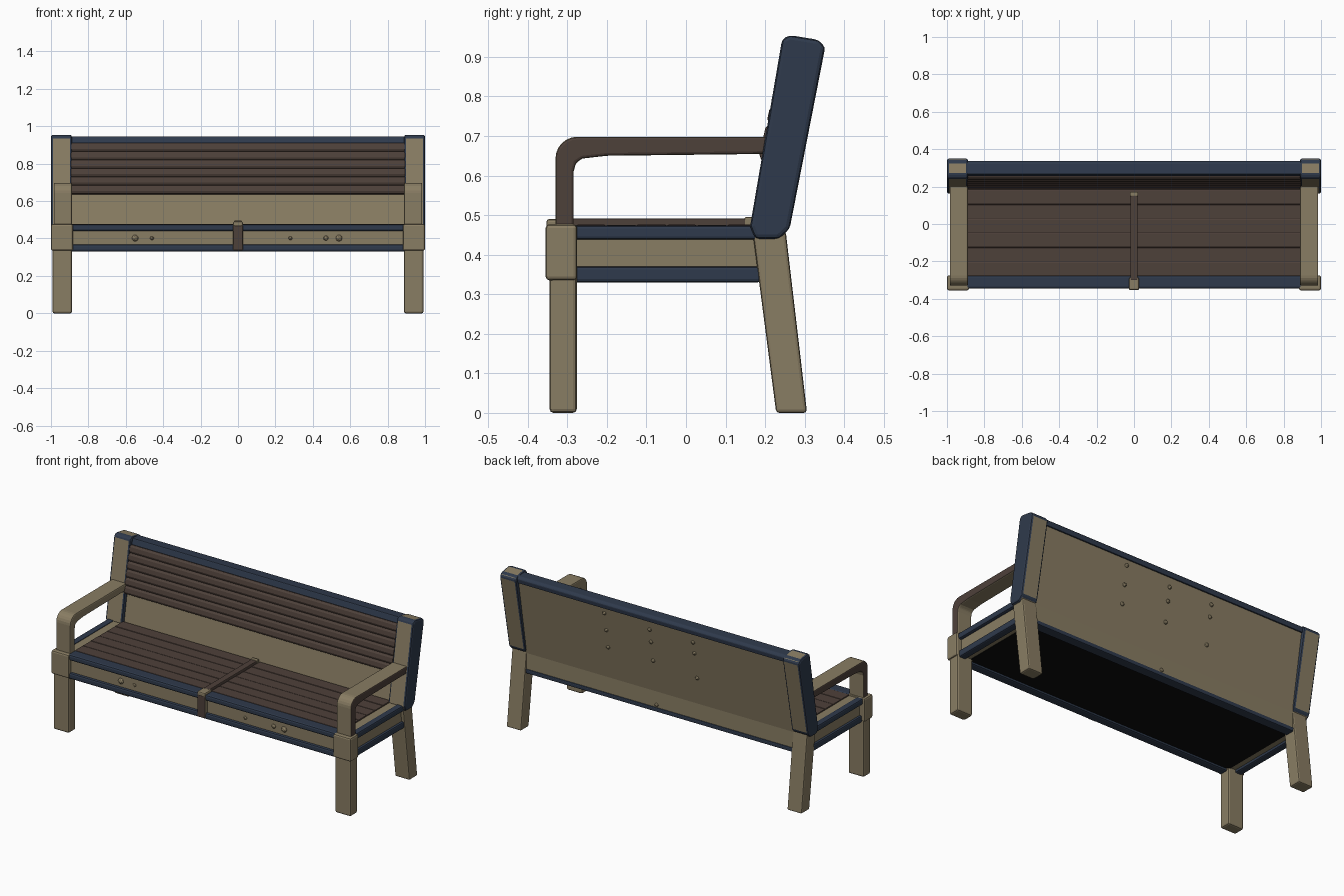
import bpy, bmesh, math, random
from mathutils import Vector

if "Cube" in bpy.data.objects:
    bpy.data.objects.remove(bpy.data.objects["Cube"])

random.seed(4)


def material(name, rgb):
    m = bpy.data.materials.new(name)
    m.diffuse_color = (*rgb, 1)
    m.use_nodes = True
    m.node_tree.nodes["Principled BSDF"].inputs["Base Color"].default_value = m.diffuse_color
    return m


TAN = material("weathered tan", (0.25, 0.205, 0.125))
BROWN = material("dark wood brown", (0.076, 0.052, 0.042))
NAVY = material("navy trim", (0.028, 0.042, 0.072))
BLACK = material("underside black", (0.004, 0.004, 0.004))


def prism(name, pts, x0, x1, mats, rule=None, bevel=0.006, bevel_mat=-1, mirror=False):
    """Extrude a (y, z) outline from x0 to x1; rule(normal) gives the material index."""
    bm = bmesh.new()
    face = bm.faces.new([bm.verts.new((x0, y, z)) for y, z in pts])
    ext = bmesh.ops.extrude_face_region(bm, geom=[face])
    moved = [v for v in ext["geom"] if isinstance(v, bmesh.types.BMVert)]
    bmesh.ops.translate(bm, verts=moved, vec=(x1 - x0, 0, 0))
    bmesh.ops.recalc_face_normals(bm, faces=bm.faces)
    bm.normal_update()
    if rule:
        for f in bm.faces:
            f.material_index = rule(f.normal)
    me = bpy.data.meshes.new(name)
    bm.to_mesh(me)
    bm.free()
    for m in mats:
        me.materials.append(m)
    ob = bpy.data.objects.new(name, me)
    bpy.context.collection.objects.link(ob)
    if bevel:
        b = ob.modifiers.new("Bevel", "BEVEL")
        b.width, b.segments, b.limit_method = bevel, 2, "ANGLE"
        b.angle_limit = math.radians(35)
        b.material = bevel_mat
    if mirror:
        ob.modifiers.new("Mirror", "MIRROR")
    return ob


def box(name, x, y, z, mats, **kw):
    pts = [(y[0], z[0]), (y[1], z[0]), (y[1], z[1]), (y[0], z[1])]
    return prism(name, pts, x[0], x[1], mats, **kw)


def bolt(name, loc, r, mat):
    bm = bmesh.new()
    bmesh.ops.create_icosphere(bm, subdivisions=2, radius=r)
    me = bpy.data.meshes.new(name)
    bm.to_mesh(me)
    bm.free()
    me.materials.append(mat)
    ob = bpy.data.objects.new(name, me)
    ob.location = loc
    bpy.context.collection.objects.link(ob)


# Front legs with thicker blocks at seat height
box("front_leg", (0.888, 0.992), (-0.345, -0.276), (0, 0.36), [TAN], bevel=0.01, mirror=True)
box("front_leg_block", (0.882, 1.0), (-0.355, -0.275), (0.335, 0.477), [TAN], bevel=0.01, mirror=True)

# Splayed rear legs
prism("rear_leg", [(0.228, 0), (0.306, 0), (0.252, 0.46), (0.168, 0.46)],
      0.888, 0.985, [TAN], bevel=0.008, mirror=True)

# Reclined back posts: navy sides and edges, tan front, back and top
prism("back_post", [(0.162, 0.472), (0.175, 0.44), (0.235, 0.44), (0.262, 0.465),
                    (0.352, 0.925), (0.335, 0.943), (0.262, 0.955), (0.243, 0.945)],
      0.888, 1.0, [TAN, NAVY], rule=lambda n: int(abs(n.x) > 0.5),
      bevel=0.012, bevel_mat=1, mirror=True)

# Bent armrests: tan with a brown outer face
arm = [(-0.33, 0.47)]
for i in range(7):
    a = math.pi - i * math.pi / 12
    arm.append((-0.275 + 0.055 * math.cos(a), 0.643 + 0.055 * math.sin(a)))
arm += [(0.23, 0.698), (0.23, 0.655), (-0.2, 0.65), (-0.262, 0.643),
        (-0.278, 0.632), (-0.284, 0.61), (-0.284, 0.47)]
prism("armrest", arm, 0.888, 0.985, [TAN, BROWN],
      rule=lambda n: int(n.x > 0.5), bevel=0.007, mirror=True)

# Seat frame: navy rails above and below a tan apron, front and sides
box("front_apron", (-0.9, 0.9), (-0.33, -0.27), (0.345, 0.46), [TAN], bevel=0)
box("front_top_rail", (-0.9, 0.9), (-0.345, -0.275), (0.441, 0.476), [NAVY], bevel=0.01)
box("front_bottom_rail", (-0.9, 0.9), (-0.345, -0.29), (0.33, 0.367), [NAVY], bevel=0.01)
box("side_apron", (0.895, 0.966), (-0.29, 0.2), (0.345, 0.469), [TAN], bevel=0, mirror=True)
box("side_top_rail", (0.945, 0.985), (-0.29, 0.2), (0.438, 0.474), [NAVY], bevel=0.008, mirror=True)
box("side_bottom_rail", (0.935, 0.98), (-0.29, 0.19), (0.33, 0.37), [NAVY], bevel=0.008, mirror=True)

# Seat core, underside and planks
box("seat_core", (-0.9, 0.9), (-0.28, 0.2), (0.35, 0.468), [BROWN], bevel=0)
box("seat_underside", (-0.9, 0.9), (-0.29, 0.24), (0.342, 0.349), [BLACK], bevel=0)
N = 6
step = 0.46 / N
for i in range(N):
    y = -0.278 + i * step
    top = 0.477 + random.uniform(-0.002, 0.002)
    box(f"seat_plank_{i + 1}", (-0.895, 0.895), (y, y + step - 0.002), (0.455, top),
        [BROWN], bevel=0.004)

# Back panel with its tan lower strip, and navy rails along top and bottom
prism("back_panel", [(0.18, 0.35), (0.252, 0.35), (0.25, 0.45), (0.33, 0.925),
                     (0.265, 0.925), (0.214, 0.65), (0.184, 0.47)],
      -0.9, 0.9, [TAN], bevel=0)
prism("back_top_rail", [(0.254, 0.91), (0.334, 0.902), (0.338, 0.93), (0.326, 0.942), (0.266, 0.946)],
      -0.9, 0.9, [NAVY], bevel=0.005)
box("back_bottom_rail", (-0.9, 0.9), (0.2, 0.258), (0.33, 0.355), [NAVY], bevel=0.006)

# Rounded backrest slats
N = 6
lo, hi = Vector((0.190, 0.64)), Vector((0.250, 0.912))
up = (hi - lo) / N
out = Vector((-up.y, up.x)).normalized()
for i in range(N):
    a, b = lo + up * i, lo + up * (i + 1)
    pts = [a - out * 0.03, b - out * 0.03, b, a + up * 0.75 + out * 0.007,
           a + up * 0.25 + out * 0.007, a]
    prism(f"backrest_slat_{i + 1}", [tuple(p) for p in pts], -0.893, 0.893, [BROWN], bevel=0.003)

# Centre strap over the seat with end fittings
box("centre_strap", (-0.02, 0.02), (-0.3, 0.165), (0.46, 0.492), [BROWN], bevel=0.005)
box("strap_end", (-0.022, 0.022), (0.148, 0.172), (0.46, 0.495), [TAN], bevel=0.004)
box("strap_front_plate", (-0.026, 0.026), (-0.353, -0.32), (0.337, 0.47), [TAN, BROWN],
    rule=lambda n: int(n.y < -0.5), bevel=0.005)
box("strap_front_cap", (-0.026, 0.026), (-0.353, -0.285), (0.464, 0.49), [TAN], bevel=0.007)

# Bolts on the front apron and on the back panel
for i, (x, r) in enumerate([(-0.55, 0.018), (-0.46, 0.011), (0.28, 0.011), (0.47, 0.014), (0.54, 0.018)]):
    bolt(f"apron_bolt_{i + 1}", (x, -0.327, 0.402), r, TAN)
for x, heights in ((0.32, (0.87, 0.76, 0.65)), (0.02, (0.85, 0.77, 0.65, 0.37)), (-0.27, (0.85, 0.78, 0.62))):
    for z in heights:
        y = 0.25 + max(0, z - 0.45) * 0.168
        bolt("back_bolt", (x, y, z), 0.012, TAN)
